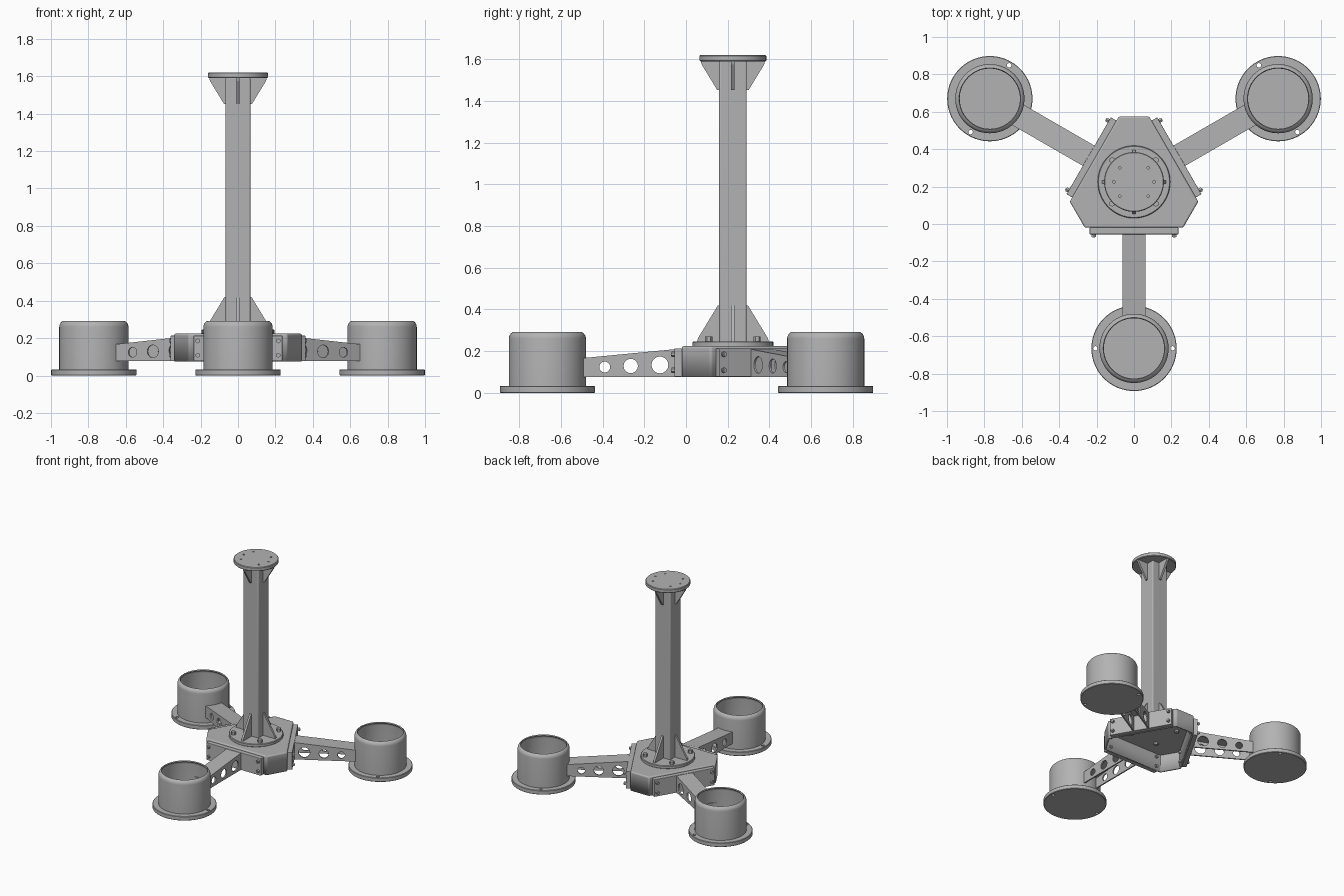
import bpy, bmesh, math
from mathutils import Matrix, Vector

if "Cube" in bpy.data.objects:
    bpy.data.objects.remove(bpy.data.objects["Cube"])

CENTRE = Vector((0, 0.225, 0))
CUP_R = 0.89          # distance from post to each cup
GREY = (0.45, 0.45, 0.45, 1)
metal = bpy.data.materials.new("grey metal")
metal.use_nodes = True
metal.diffuse_color = GREY
metal.node_tree.nodes["Principled BSDF"].inputs["Base Color"].default_value = GREY


def finish(bm, name):
    bmesh.ops.recalc_face_normals(bm, faces=bm.faces)
    mesh = bpy.data.meshes.new(name)
    bm.to_mesh(mesh)
    bm.free()
    mesh.materials.append(metal)
    ob = bpy.data.objects.new(name, mesh)
    bpy.context.collection.objects.link(ob)
    ob.location = CENTRE
    return ob


def activate(ob):
    bpy.ops.object.select_all(action="DESELECT")
    ob.select_set(True)
    bpy.context.view_layer.objects.active = ob


def smooth(ob):
    activate(ob)
    bpy.ops.object.shade_smooth_by_angle(angle=math.radians(35))
    return ob


def lathe(name, profile, y=0):
    bm = bmesh.new()
    vs = [bm.verts.new((r, 0, z)) for r, z in profile]
    edges = [bm.edges.new(p) for p in zip(vs, vs[1:])]
    bmesh.ops.spin(bm, geom=vs + edges, cent=(0, 0, 0), axis=(0, 0, 1),
                   angle=math.tau, steps=72, use_duplicate=False)
    bmesh.ops.remove_doubles(bm, verts=bm.verts, dist=1e-5)
    bmesh.ops.translate(bm, verts=bm.verts, vec=(0, y, 0))
    return finish(bm, name)


def disc(name, r, z0, z1, b=0.004):
    return lathe(name, [(0, z0), (r - b, z0), (r, z0 + b), (r, z1 - b), (r - b, z1), (0, z1)])


def prism(name, points, axis, a, b):
    """Extrude a 2D outline between a and b along x or z."""
    bm = bmesh.new()
    put = (lambda p, t: (t, *p)) if axis == "x" else (lambda p, t: (*p, t))
    face = bm.faces.new([bm.verts.new(put(p, a)) for p in points])
    ext = bmesh.ops.extrude_face_region(bm, geom=[face])
    step = Vector(put((0, 0), b - a))
    bmesh.ops.translate(bm, verts=[v for v in ext["geom"] if isinstance(v, bmesh.types.BMVert)], vec=step)
    return finish(bm, name)


def rods(name, spots, r, length, axis="z", sides=24):
    """Several cylinders in one object, centred on the given spots."""
    bm = bmesh.new()
    turn = {"x": Matrix.Rotation(math.pi / 2, 4, "Y"),
            "y": Matrix.Rotation(math.pi / 2, 4, "X"), "z": Matrix()}[axis]
    for i, p in enumerate(spots):
        rad = r[i] if isinstance(r, list) else r
        bmesh.ops.create_cone(bm, cap_ends=True, segments=sides, radius1=rad, radius2=rad,
                              depth=length, matrix=Matrix.Translation(p) @ turn)
    return finish(bm, name)


def cut(ob, *cutters):
    for c in cutters:
        mod = ob.modifiers.new("cut", "BOOLEAN")
        mod.operation, mod.solver, mod.object = "DIFFERENCE", "EXACT", c
        bpy.context.view_layer.update()
        activate(ob)
        bpy.ops.object.modifier_apply(modifier=mod.name)
        bpy.data.objects.remove(c)
    return ob


def bevel(ob, width, segments=2):
    mod = ob.modifiers.new("bevel", "BEVEL")
    mod.width, mod.segments = width, segments
    mod.limit_method, mod.angle_limit = "ANGLE", math.radians(40)
    return ob


def ring(r, degrees, z):
    return [(r * math.cos(math.radians(d)), r * math.sin(math.radians(d)), z) for d in degrees]


def repeat(ob, count):
    for k in range(1, count):
        twin = ob.copy()
        twin.rotation_euler.z = math.tau * k / count
        bpy.context.collection.objects.link(twin)


# Cup with a wide foot and an inward-curled rim
lip = [math.radians(a) for a in range(0, 66, 13)]
outer = [(0.15 + 0.035 * math.cos(a), 0.26 + 0.035 * math.sin(a)) for a in lip]
inner = [(0.15 + 0.026 * math.cos(a), 0.26 + 0.026 * math.sin(a)) for a in reversed(lip)]
cup = lathe("cup", [(0, 0), (0.225, 0), (0.228, 0.003), (0.228, 0.03), (0.225, 0.033), (0.185, 0.033)]
            + outer + inner + [(0.176, 0.033), (0, 0.033)], -CUP_R)
cut(cup, rods("foot_holes", [(s * 0.206, -CUP_R, 0.02) for s in (-1, 1)], 0.012, 0.1))
repeat(smooth(cup), 3)

# Tapered channel arm, open below, with lightening holes
arm = prism("arm", [(-0.72, 0.077), (-0.275, 0.077), (-0.275, 0.21), (-0.72, 0.167)], "x", -0.0625, 0.0625)
hollow = prism("arm_hollow", [(-0.8, 0.05), (-0.2, 0.05), (-0.2, 0.207), (-0.8, 0.149)], "x", -0.0525, 0.0525)
holes = rods("arm_holes", [(0, -0.615, 0.124), (0, -0.49, 0.129), (0, -0.35, 0.134)],
             [0.026, 0.034, 0.04], 0.3, "x", 32)
repeat(smooth(cut(arm, hollow, holes)), 3)

# Mounting plates and their bolts
W = 0.237
plate = prism("arm_mounting_plate", [(-W, -0.28), (W, -0.28), (W, -0.244), (-W, -0.244)], "z", 0.077, 0.213)
repeat(bevel(plate, 0.003), 3)
bolt_spots = [(x, z) for x in (-0.215, 0.215) for z in (0.108, 0.185)]
heads = rods("plate_bolt_heads", [(x, -0.286, z) for x, z in bolt_spots], 0.013, 0.016, "y", 6)
shanks = rods("plate_bolt_shanks", [(x, -0.258, z) for x, z in bolt_spots], 0.007, 0.08, "y", 12)
nuts = rods("plate_bolt_nuts", [(x, -0.228, z) for x, z in bolt_spots], 0.013, 0.014, "y", 6)
for part in (heads, shanks, nuts):
    repeat(part, 3)

# Hollow six-sided hub, open below
outline = []
for k in range(3):
    turn = Matrix.Rotation(math.tau * k / 3, 2)
    outline += [tuple(turn @ Vector((x, -0.245))) for x in (-0.263, 0.263)]
hub = prism("hub", outline, "z", 0.076, 0.224)
bm = bmesh.new()
bm.from_mesh(hub.data)
bmesh.ops.delete(bm, geom=[f for f in bm.faces if f.normal.z < -0.9], context="FACES_ONLY")
bm.to_mesh(hub.data)
bm.free()
bevel(hub, 0.009, 3)
wall = hub.modifiers.new("wall", "SOLIDIFY")
wall.thickness, wall.offset = 0.012, -1
smooth(hub)

# Post with flanges at both ends
P = 0.066
post = prism("post", [(-P, -P), (P, -P), (P, P), (-P, P)], "z", 0.24, 1.595)
smooth(bevel(post, 0.008, 3))
smooth(disc("base_flange", 0.194, 0.222, 0.247))
top = disc("top_flange", 0.16, 1.59, 1.62)
dots = (0, 45, 135, 180, 225, 315)
cut(top, rods("top_flange_holes", ring(0.108, dots, 1.62), 0.007, 0.03, sides=16))
smooth(top)

# Base bolts, passing through the hub top
corners = (45, 135, 225, 315)
rods("base_bolt_heads", ring(0.164, corners, 0.258), 0.017, 0.026, sides=6)
rods("base_bolt_nuts", ring(0.164, corners, 0.204), 0.017, 0.018, sides=6)

# Triangular gussets on each face of the post
T = 0.008
low = prism("base_gusset", [(-0.06, 0.245), (-0.172, 0.245), (-0.168, 0.262), (-0.072, 0.42), (-0.06, 0.42)],
            "x", -T, T)
high = prism("top_gusset", [(-0.06, 1.592), (-0.154, 1.592), (-0.15, 1.575), (-0.075, 1.452), (-0.06, 1.452)],
             "x", -T, T)
repeat(low, 4)
repeat(high, 4)
